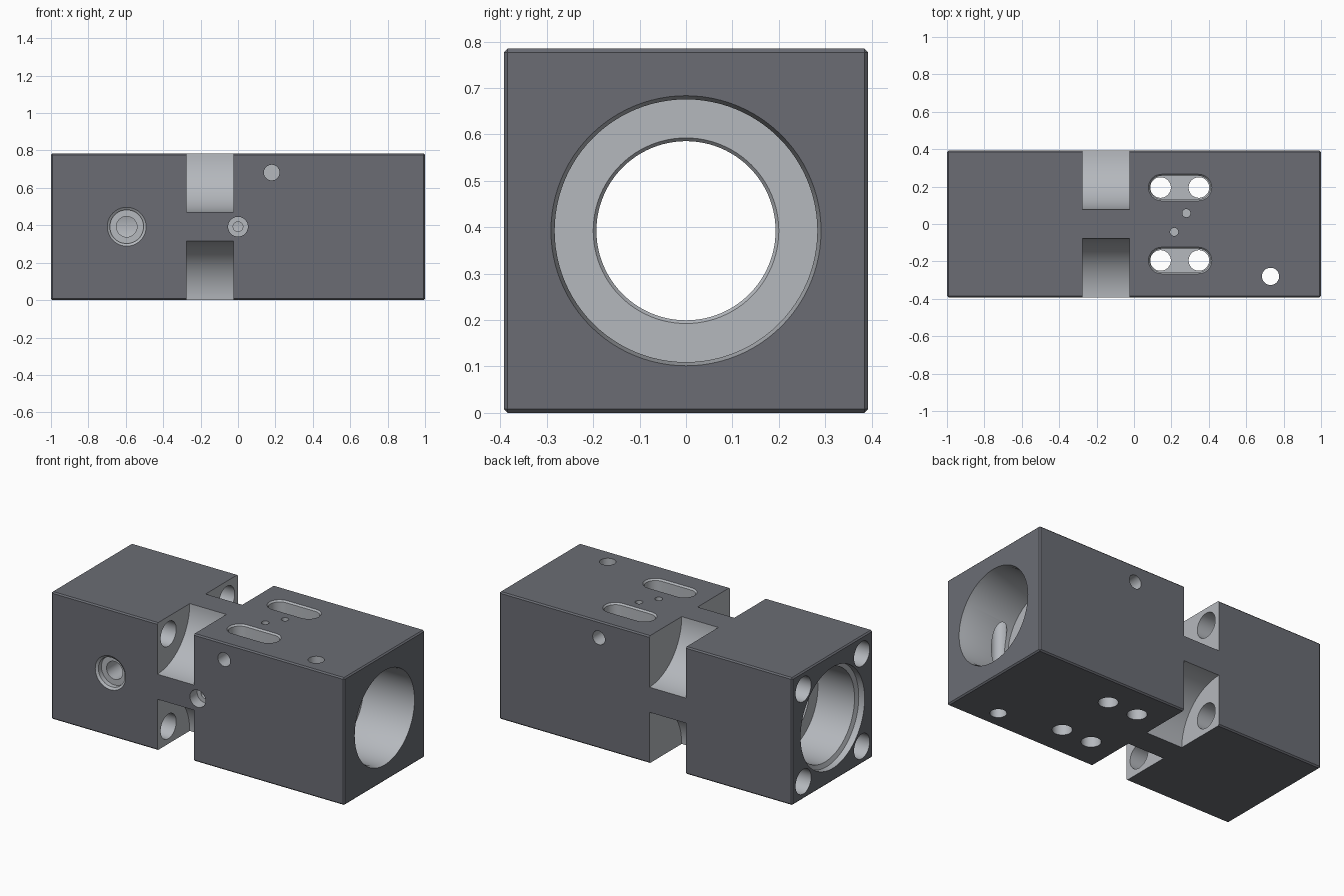
import bpy, bmesh, math
from mathutils import Vector

if "Cube" in bpy.data.objects:
    bpy.data.objects.remove(bpy.data.objects["Cube"])

H = 0.785          # block height and depth
C = H / 2          # bore axis height


def grey(name, value):
    m = bpy.data.materials.new(name)
    m.diffuse_color = value + (1,)
    m.use_nodes = True
    m.node_tree.nodes["Principled BSDF"].inputs["Base Color"].default_value = m.diffuse_color
    return m


OUTER = grey("dark_outside", (0.145, 0.152, 0.175))
INNER = grey("machined_cut", (0.46, 0.48, 0.51))


def finish(name, bm, material_index=1):
    bmesh.ops.recalc_face_normals(bm, faces=bm.faces[:])
    for f in bm.faces:
        f.material_index = material_index
    mesh = bpy.data.meshes.new(name)
    mesh.materials.append(OUTER)
    mesh.materials.append(INNER)
    bm.to_mesh(mesh)
    bm.free()
    ob = bpy.data.objects.new(name, mesh)
    bpy.context.collection.objects.link(ob)
    return ob


def lathe(origin, direction, profile, seg=48):
    """Solid turned from (distance, radius) pairs along a direction."""
    bm = bmesh.new()
    q = Vector(direction).to_track_quat('Z', 'Y')
    rings = []
    for t, r in profile:
        rings.append([bm.verts.new(Vector(origin) + q @ Vector(
            (r * math.cos(2 * math.pi * i / seg), r * math.sin(2 * math.pi * i / seg), t)))
            for i in range(seg)])
    for a, b in zip(rings, rings[1:]):
        for i in range(seg):
            j = (i + 1) % seg
            bm.faces.new((a[i], a[j], b[j], b[i]))
    bm.faces.new(rings[0])
    bm.faces.new(rings[-1])
    return finish("cutter", bm)


def slot(x0, x1, y, profile, n=16):
    """Upright stadium-shaped solid from (height, radius) pairs."""
    bm = bmesh.new()
    arc = [-math.pi / 2 + math.pi * i / n for i in range(n + 1)]
    rings = []
    for z, r in profile:
        pts = [(x1 + r * math.cos(a), y + r * math.sin(a)) for a in arc]
        pts += [(x0 - r * math.cos(a), y - r * math.sin(a)) for a in arc]
        rings.append([bm.verts.new((px, py, z)) for px, py in pts])
    for a, b in zip(rings, rings[1:]):
        for i in range(len(a)):
            j = (i + 1) % len(a)
            bm.faces.new((a[i], a[j], b[j], b[i]))
    bm.faces.new(rings[0])
    bm.faces.new(rings[-1])
    return finish("cutter", bm)


# Body block with a fine edge chamfer
bm = bmesh.new()
bmesh.ops.create_cube(bm, size=1)
bmesh.ops.scale(bm, vec=(2, H, H), verts=bm.verts)
bmesh.ops.translate(bm, vec=(0, 0, C), verts=bm.verts)
bmesh.ops.bevel(bm, geom=bm.edges[:], offset=0.008, segments=1, affect='EDGES')
body = finish("cylinder_body", bm, 0)

# Stepped main bore: left chamber, long neck, right chamber
cutters = [lathe((0, 0, C), (1, 0, 0), [
    (-1.05, 0.312), (-0.96, 0.312), (-0.95, 0.285), (-0.7, 0.285), (-0.7, 0.2),
    (-0.692, 0.193), (0.652, 0.193), (0.66, 0.2), (0.66, 0.283), (0.975, 0.283),
    (1.0, 0.291), (1.05, 0.291)], 96)]

# Four scooped corner notches and the bolt holes that open into them
for sy in (-1, 1):
    for sz in (-1, 1):
        cutters.append(lathe((0, sy * C, C + sz * C), (1, 0, 0),
                             [(-0.275, 0.315), (-0.025, 0.315)], 96))
        cutters.append(lathe((0, sy * 0.285, C + sz * 0.285), (1, 0, 0),
                             [(-1.05, 0.076), (-0.2, 0.076)]))

# Top slots with chamfered rims, and a pair of through holes in each
for y in (-0.195, 0.195):
    cutters.append(slot(0.148, 0.345, y, [
        (0.685, 0.063), (0.775, 0.063), (0.785, 0.071), (0.85, 0.071)]))
    for x in (0.142, 0.347):
        cutters.append(lathe((x, y, -0.05), (0, 0, 1), [(0, 0.055), (0.77, 0.055)]))

# Vertical through hole and two small blind holes
cutters.append(lathe((0.73, -0.28, -0.05), (0, 0, 1), [(0, 0.046), (0.9, 0.046)]))
for x, y in ((0.215, -0.042), (0.28, 0.058)):
    cutters.append(lathe((x, y, 0.85), (0, 0, -1), [(0, 0.022), (0.135, 0.022)], 24))

# Front ports with counterbores
cutters.append(lathe((-0.595, -C, C), (0, 1, 0), [
    (-0.05, 0.104), (0, 0.104), (0.01, 0.09), (0.04, 0.09), (0.04, 0.055), (0.25, 0.055)]))
cutters.append(lathe((0, -C, C), (0, 1, 0), [
    (-0.05, 0.053), (0.07, 0.053), (0.07, 0.026), (0.25, 0.026)]))

# Side screw holes running into the slots
cutters.append(lathe((0.18, -C, 0.682), (0, 1, 0), [(-0.05, 0.042), (0.1, 0.042)]))
cutters.append(lathe((0.32, C, 0.682), (0, -1, 0), [(-0.05, 0.042), (0.1, 0.042)]))

# Cut everything from the block
bpy.context.view_layer.objects.active = body
body.select_set(True)
for cutter in cutters:
    cutter.hide_render = True
    mod = body.modifiers.new("cut", 'BOOLEAN')
    mod.operation, mod.solver, mod.object = 'DIFFERENCE', 'EXACT', cutter
    bpy.ops.object.modifier_apply(modifier=mod.name)
    bpy.data.objects.remove(cutter, do_unlink=True)
bpy.ops.object.shade_smooth_by_angle(angle=math.radians(25))
